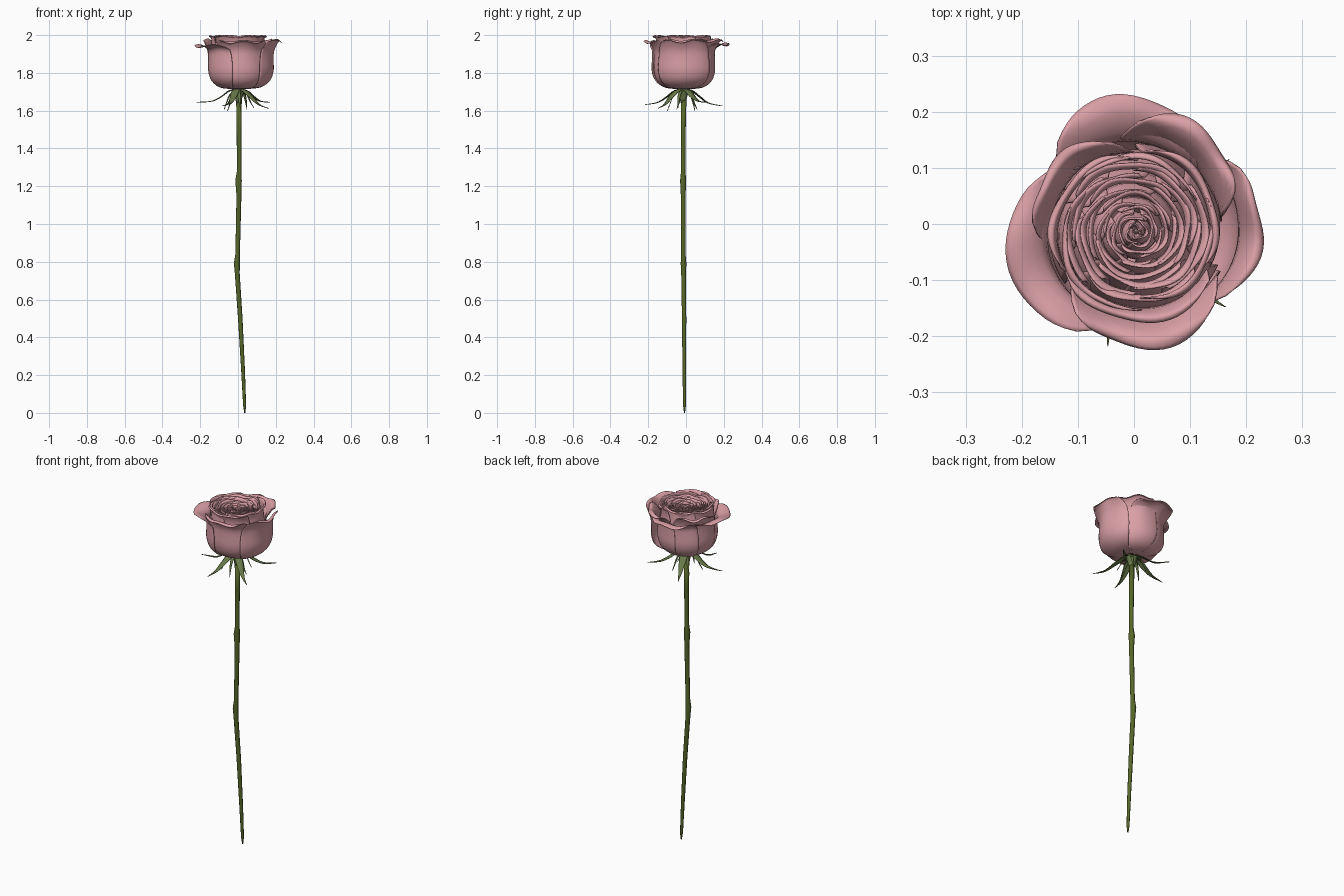
import bpy, math, random
from mathutils import Vector

if "Cube" in bpy.data.objects:
    bpy.data.objects.remove(bpy.data.objects["Cube"])

random.seed(4)
CX, CY = 0.004, -0.014          # flower axis


def material(name, rgb):
    m = bpy.data.materials.new(name)
    m.diffuse_color = (*rgb, 1)
    m.use_nodes = True
    m.node_tree.nodes["Principled BSDF"].inputs["Base Color"].default_value = m.diffuse_color
    return m


PINK = material("dusty_pink", (0.70, 0.35, 0.38))
STEM = material("stem_green", (0.095, 0.135, 0.022))
LEAF = material("sepal_green", (0.14, 0.19, 0.065))


def spline(pts, t):
    """Catmull-Rom through tuples, t in 0..1"""
    n = len(pts) - 1
    f = min(max(t, 0), 1) * n
    i = min(int(f), n - 1)
    f -= i
    p0, p1, p2, p3 = (pts[min(max(i + k, 0), n)] for k in (-1, 0, 1, 2))
    return [0.5 * (2*b + (c - a)*f + (2*a - 5*b + 4*c - d)*f*f
                   + (3*b - a - 3*c + d)*f**3)
            for a, b, c, d in zip(p0, p1, p2, p3)]


def grid_object(name, rows, mat, closed=False, thick=0.0):
    """Skin a list of equally long vertex rows"""
    n = len(rows[0])
    verts = [v for r in rows for v in r]
    faces = []
    for i in range(len(rows) - 1):
        for j in range(n if closed else n - 1):
            k = (j + 1) % n
            faces.append((i*n + j, i*n + k, (i + 1)*n + k, (i + 1)*n + j))
    if closed:
        faces += [tuple(reversed(range(n))),
                  tuple(range((len(rows) - 1)*n, len(rows)*n))]
    me = bpy.data.meshes.new(name)
    me.from_pydata(verts, [], faces)
    me.materials.append(mat)
    me.polygons.foreach_set("use_smooth", [True] * len(faces))
    ob = bpy.data.objects.new(name, me)
    bpy.context.collection.objects.link(ob)
    if thick:
        s = ob.modifiers.new("thickness", 'SOLIDIFY')
        s.thickness = thick
        s.offset = 0
    return ob


def petal(name, deg, half, prof, skew, wave=0.004, drop=0.28, nu=24, nv=20):
    """Curved petal: profile of (radius, z) swept round the flower axis"""
    ph = random.uniform(0, 6.28)
    rows = []
    for i in range(nv + 1):
        row = []
        for j in range(nu + 1):
            u = 2*j/nu - 1
            v = i/nv * (1 - drop*abs(u)**3.5)
            r, z = spline(prof, v)
            a = math.radians(deg + half*u*(0.8 + 0.2*math.sin(math.pi*min(v*1.1, 1))))
            r += skew*u*min(1, v*2.5)
            ripple = wave * v**3
            r += ripple*math.sin(5*u + ph)
            z += ripple*math.sin(7*u + 2*ph) - ripple
            row.append((CX + r*math.cos(a), CY + r*math.sin(a), z))
        rows.append(row)
    return grid_object(name, rows, PINK, thick=0.003)


# outer petals: angle, half width, belly radius, tip radius, tip z
outer = [(193, 66, 0.160, 0.230, 1.947), (275, 60, 0.155, 0.206, 1.968),
         (358, 48, 0.182, 0.222, 1.972), (95, 52, 0.163, 0.240, 1.955),
         (55, 48, 0.160, 0.215, 1.975), (140, 50, 0.152, 0.190, 1.975)]
for k, (a, h, b, t, z) in enumerate(outer):
    prof = [(0.015, 1.715), (b*0.60, 1.723), (b*0.89, 1.757), (b, 1.81),
            (b*1.0, 1.87), (b*1.02, 1.925), (b*0.45 + t*0.57, z + 0.003),
            (t, z)]
    petal(f"outer_petal_{k+1}", a, h, prof, 0.009, 0.007)

# middle petals with a softly rolled rim
middle = [(268, 70, 0.160), (25, 66, 0.150), (150, 66, 0.150),
          (215, 66, 0.140), (330, 66, 0.137), (85, 66, 0.137)]
for k, (a, h, t) in enumerate(middle):
    b = 0.148 - 0.004*(k // 3)
    prof = [(0.015, 1.72), (b*0.6, 1.73), (b*0.9, 1.765), (b, 1.82),
            (b*0.98, 1.88), (b*0.92, 1.95), (t*0.94, 1.996), (t, 1.993)]
    petal(f"middle_petal_{k+1}", a, h, prof, 0.008, 0.004, 0.14)

# tightly wrapped inner petals: rim radius, petal count
rings = [(0.124, 4), (0.110, 4), (0.096, 4), (0.082, 3), (0.068, 3),
         (0.054, 3), (0.041, 3), (0.029, 2), (0.018, 2), (0.009, 2)]
for k, (t, n) in enumerate(rings):
    for q in range(n):
        top = 1.992 - 0.0025*k + random.uniform(-0.006, 0.003)
        b = t*1.06 + 0.006
        prof = [(t*0.3, 1.76), (b*0.9, 1.81), (b, 1.87),
                (b*0.97, 1.93), (t*0.93, top - 0.014), (t*1.02, top)]
        petal(f"inner_petal_{k+1}_{q+1}", 47*k + 360*q/n + random.uniform(-12, 12),
              min(250/n, 105), prof, 0.0065 if t > 0.03 else 0.004, 0.003, 0.07, 20, 12)

# stem with slight bends and two nodes: x, y, z, radius
path = [(0.036, -0.008, 0.0, 0.003), (0.035, -0.008, 0.04, 0.008),
        (0.027, -0.009, 0.22, 0.010), (0.012, -0.010, 0.5, 0.012),
        (-0.004, -0.013, 0.74, 0.013), (-0.006, -0.013, 0.79, 0.016),
        (-0.002, -0.014, 0.84, 0.012), (0.005, -0.015, 1.15, 0.013),
        (0.003, -0.015, 1.23, 0.017), (0.006, -0.015, 1.28, 0.012),
        (0.006, -0.014, 1.5, 0.013), (0.005, -0.012, 1.66, 0.015)]
rows = [[(x + r*math.cos(s*math.pi/5), y + r*math.sin(s*math.pi/5), z)
         for s in range(10)] for x, y, z, r in path]
grid_object("stem", rows, STEM, closed=True)

# receptacle under the flower
rows = [[(CX + r*math.cos(s*math.pi/6), CY + r*math.sin(s*math.pi/6), z)
         for s in range(12)]
        for r, z in [(0.014, 1.64), (0.018, 1.665), (0.025, 1.69), (0.032, 1.71), (0.03, 1.726)]]
grid_object("receptacle", rows, LEAF, closed=True)


def sepal(name, deg, bend, pts, width):
    """Pointed leaf along a (radius, z) path, folded along its midrib"""
    rows = []
    for i in range(15):
        t = i/14
        r, z = spline(pts, t)
        a = math.radians(deg + bend*t*t)
        w = width * (0.55 + 1.6*t)*(1 - t)**1.4 + 0.0015*(1 - t) + 0.0003
        c = Vector((CX + r*math.cos(a), CY + r*math.sin(a), z))
        side = Vector((-math.sin(a), math.cos(a), 0))
        rows.append([c + side*w*s - Vector((0, 0, 0.25*w*abs(s)))
                     for s in (-1, -0.5, 0, 0.5, 1)])
    grid_object(name, rows, LEAF, thick=0.003)


# five arching sepals: angle, tip radius, tip z
for k, (a, t, z) in enumerate([(113, 0.225, 1.625), (38, 0.210, 1.645),
                               (-40, 0.208, 1.612), (256, 0.210, 1.632),
                               (183, 0.225, 1.645)]):
    pts = [(0.022, 1.715), (0.055, 1.705), (0.095, 1.675),
           (0.145, (z + 1.66)/2 - 0.002), (t, z)]
    sepal(f"sepal_{k+1}", a - 6, 6, pts, 0.031)
    # thin drooping side lobes
    pts = [(0.025, 1.705), (0.05, 1.685), (0.068, 1.645), (0.085, 1.598 + 0.008*(k % 3))]
    sepal(f"sepal_lobe_{k+1}", a + 14, 8, pts, 0.011)
